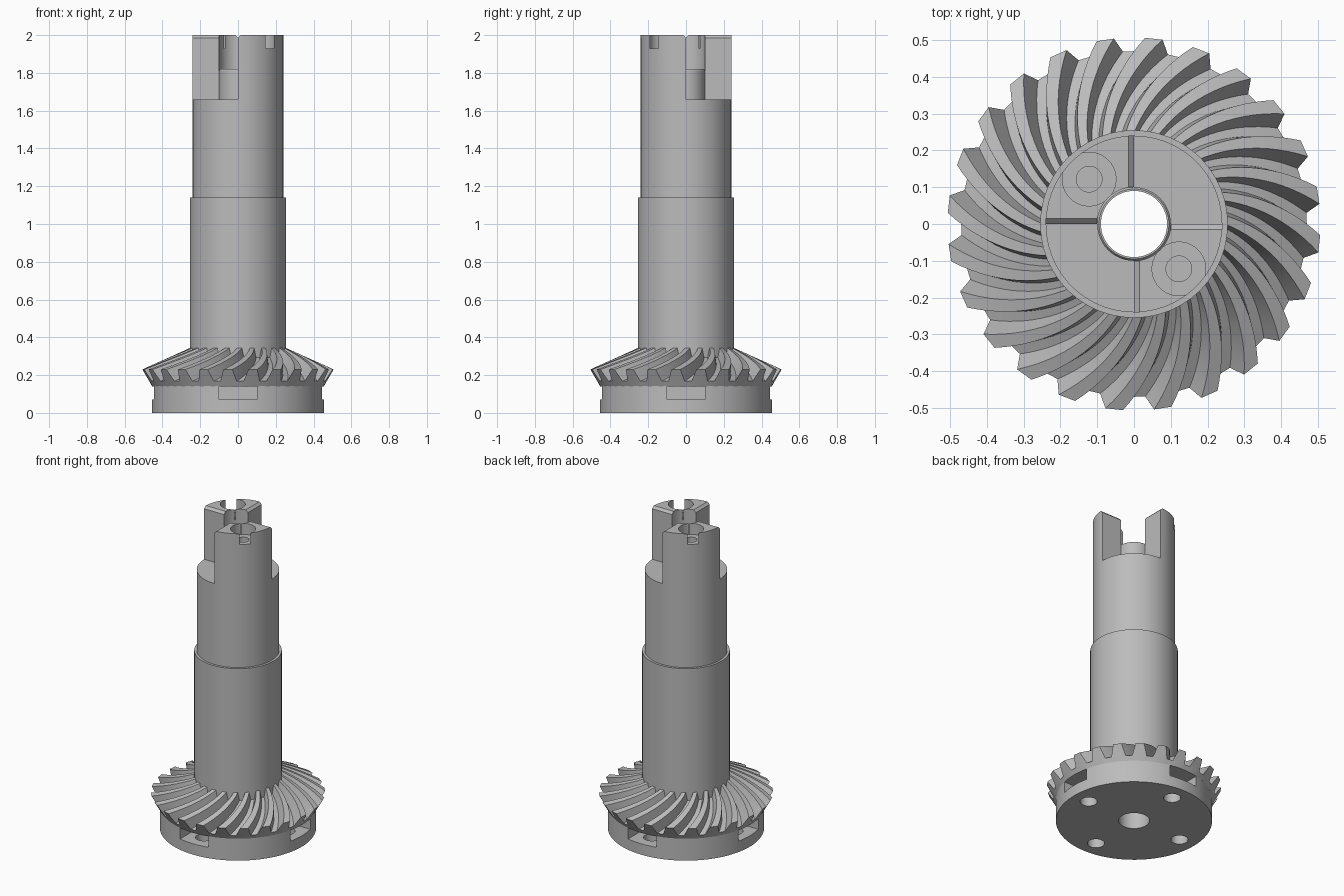
import bpy
import bmesh
from math import sin, cos, pi, radians
from mathutils import Matrix

if "Cube" in bpy.data.objects:
    bpy.data.objects.remove(bpy.data.objects["Cube"])

steel = bpy.data.materials.new("grey_steel")
steel.use_nodes = True
steel.diffuse_color = (0.5, 0.5, 0.5, 1)
steel.node_tree.nodes["Principled BSDF"].inputs["Base Color"].default_value = (0.5, 0.5, 0.5, 1)


def finish(name, bm):
    bmesh.ops.recalc_face_normals(bm, faces=bm.faces)
    mesh = bpy.data.meshes.new(name)
    bm.to_mesh(mesh)
    bm.free()
    obj = bpy.data.objects.new(name, mesh)
    bpy.context.collection.objects.link(obj)
    mesh.materials.append(steel)
    return obj


def loft(name, rings, wrap=False):
    """Skin equal closed rings; wrap joins last to first, otherwise both ends are capped."""
    bm = bmesh.new()
    loops = [[bm.verts.new(p) for p in ring] for ring in rings]
    n = len(loops[0])
    pairs = list(zip(loops, loops[1:]))
    if wrap:
        pairs.append((loops[-1], loops[0]))
    else:
        bm.faces.new(loops[0])
        bm.faces.new(loops[-1])
    for a, b in pairs:
        for i in range(n):
            j = (i + 1) % n
            bm.faces.new((a[i], a[j], b[j], b[i]))
    return finish(name, bm)


def circle(r, z, n=96, x=0, y=0):
    return [(x + r * cos(2 * pi * i / n), y + r * sin(2 * pi * i / n), z) for i in range(n)]


def rod(name, r, x, y, z0, z1):
    return loft(name, [circle(r, z, 40, x, y) for z in (z0, z1)])


def box(name, size, centre, angle):
    bm = bmesh.new()
    bmesh.ops.create_cube(bm, size=1)
    bmesh.ops.scale(bm, vec=size, verts=bm.verts)
    bmesh.ops.translate(bm, vec=centre, verts=bm.verts)
    bmesh.ops.rotate(bm, cent=(0, 0, 0), matrix=Matrix.Rotation(angle, 3, "Z"), verts=bm.verts)
    return finish(name, bm)


def cut(obj, cutter):
    mod = obj.modifiers.new("cut", "BOOLEAN")
    mod.operation = "DIFFERENCE"
    mod.solver = "EXACT"
    mod.object = cutter
    bpy.context.view_layer.objects.active = obj
    bpy.ops.object.modifier_apply(modifier=mod.name)


def remove(obj):
    bpy.data.objects.remove(obj)


# Stepped hollow shaft with flange and central locating tube
profile = [(0.09, 0), (0.455, 0), (0.455, 0.15), (0.255, 0.15), (0.255, 1.14), (0.24, 1.14),
           (0.24, 1.66), (0.1, 1.66), (0.1, 1.812), (0.095, 1.82), (0.09, 1.82)]
shaft = loft("shaft_and_flange", [circle(r, z) for r, z in profile], wrap=True)

# Four side pockets in the flange, each with a bolt hole from below
for k in range(4):
    a = k * pi / 2
    pocket = box("pocket_cutter", (0.4, 0.2, 0.07), (0.46, 0, 0.105), a)
    bolt = rod("bolt_cutter", 0.05, 0.345 * cos(a), 0.345 * sin(a), -0.1, 0.1)
    for cutter in (pocket, bolt):
        cut(shaft, cutter)
        remove(cutter)

# Two opposite coupling prongs with chamfered top edges and counterbored holes
STEPS = 24
arc = [pi / 2 + pi / 2 * i / STEPS for i in range(STEPS + 1)]
outline = [(0.1 * cos(a), 0.1 * sin(a)) for a in arc]
outline += [(0.24 * cos(a), 0.24 * sin(a)) for a in reversed(arc)]
prongs = []
for name, s in (("back_right_prong", 1), ("front_left_prong", -1)):
    rings = []
    for z, inset in ((1.66, 0), (1.985, 0), (2.0, 0.015)):
        rings.append([(s * min(x, -inset), s * max(y, inset), z) for x, y in outline])
    prong = loft(name, rings)
    x, y = -0.122 * s, 0.122 * s
    counterbore = rod("counterbore_cutter", 0.073, x, y, 1.93, 2.1)
    screw = rod("screw_cutter", 0.035, x, y, 1.4, 2.1)
    cut(prong, counterbore)
    cut(prong, screw)
    cut(shaft, screw)
    remove(counterbore)
    remove(screw)
    prongs.append(prong)

# Spiral bevel teeth, swept from the rim up to the shaft
TEETH, SECTIONS, TWIST = 24, 12, radians(24)
# outer and inner (radius, height) of the root and tip cones
ROOT = ((0.47, 0.168), (0.245, 0.298))
TIP = ((0.507, 0.23), (0.245, 0.348))
CORNERS = ((-5.2, ROOT), (-2.7, TIP), (2.7, TIP), (5.2, ROOT))


def tooth_ring(t, fixed=None):
    ring = []
    for k in range(TEETH):
        for offset, cone in CORNERS:
            a = radians(8.9 + 360 / TEETH * k + offset) + TWIST * t
            (r0, z0), (r1, z1) = cone
            r, z = fixed or (r0 + (r1 - r0) * t, z0 + (z1 - z0) * t)
            ring.append((r * cos(a), r * sin(a), z))
    return ring


rings = [tooth_ring(0, (0.2, 0.149)), tooth_ring(0, (0.455, 0.141))]
rings += [tooth_ring(i / SECTIONS) for i in range(SECTIONS + 1)]
rings.append(tooth_ring(1, (0.2, 0.298)))
gear = loft("bevel_gear_teeth", rings, wrap=True)

# Smooth the round surfaces while keeping edges crisp
bpy.ops.object.select_all(action="DESELECT")
for obj in [shaft, gear] + prongs:
    obj.select_set(True)
bpy.context.view_layer.objects.active = shaft
bpy.ops.object.shade_smooth_by_angle(angle=radians(25))
